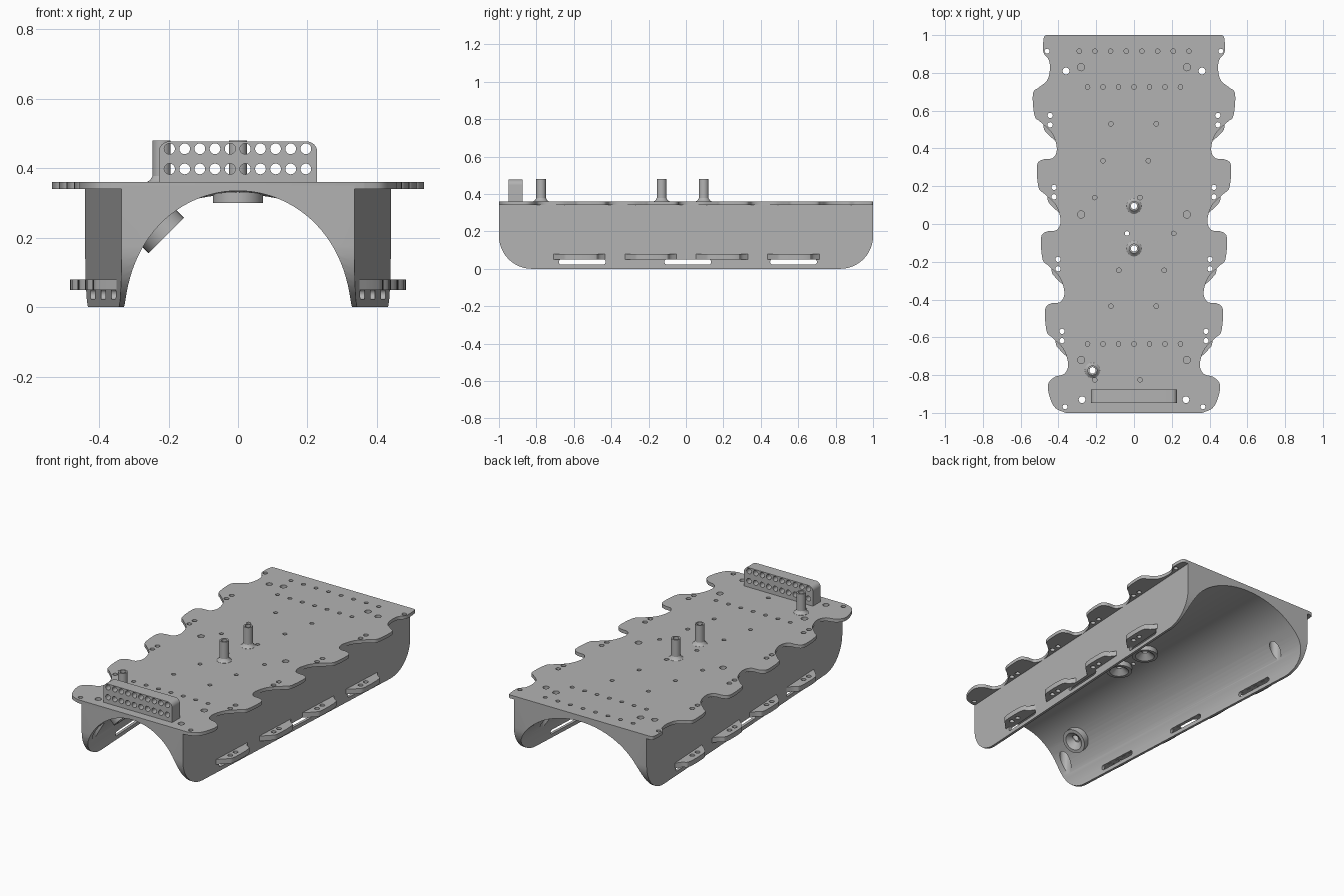
import bpy, bmesh, math
from mathutils import Matrix, Vector

if "Cube" in bpy.data.objects:
    bpy.data.objects.remove(bpy.data.objects["Cube"], do_unlink=True)

GREY = (0.45, 0.45, 0.45, 1)
mat = bpy.data.materials.new("plain grey")
mat.use_nodes = True
mat.diffuse_color = GREY
mat.node_tree.nodes["Principled BSDF"].inputs["Base Color"].default_value = GREY


def add_object(name, bm):
    bmesh.ops.recalc_face_normals(bm, faces=bm.faces[:])
    mesh = bpy.data.meshes.new(name)
    bm.to_mesh(mesh)
    bm.free()
    mesh.materials.append(mat)
    ob = bpy.data.objects.new(name, mesh)
    bpy.context.collection.objects.link(ob)
    return ob


def prism(bm, points, direction):
    """Extrude a closed outline of 3D points along a direction."""
    face = bm.faces.new([bm.verts.new(p) for p in points])
    res = bmesh.ops.extrude_face_region(bm, geom=[face], use_keep_orig=True)
    verts = [g for g in res["geom"] if isinstance(g, bmesh.types.BMVert)]
    bmesh.ops.translate(bm, verts=verts, vec=direction)


def rod(bm, start, end, r1, r2=None, sides=24):
    """Cylinder or cone between two points."""
    a, b = Vector(start), Vector(end)
    turn = (b - a).to_track_quat('Z', 'Y').to_matrix().to_4x4()
    bmesh.ops.create_cone(bm, cap_ends=True, segments=sides, radius1=r1,
                          radius2=r1 if r2 is None else r2, depth=(b - a).length,
                          matrix=Matrix.Translation((a + b) / 2) @ turn)


def smooth(pts, steps=6):
    """Catmull-Rom curve through open 2D points."""
    p = [Vector(q) for q in [pts[0]] + pts + [pts[-1]]]
    out = []
    for a, b, c, d in zip(p, p[1:], p[2:], p[3:]):
        for k in range(steps):
            t = k / steps
            out.append(0.5 * (2 * b + (c - a) * t + (2 * a - 5 * b + 4 * c - d) * t**2
                              + (3 * b - a - 3 * c + d) * t**3))
    return out + [p[-1]]


def arc(cx, cy, r, start, n=8):
    """Quarter circle, starting at the given angle in degrees."""
    return [(cx + r * math.cos(math.radians(start + 90 * k / n)),
             cy + r * math.sin(math.radians(start + 90 * k / n))) for k in range(n + 1)]


def cut(ob, cutter, mode='DIFFERENCE'):
    mod = ob.modifiers.new("cut", 'BOOLEAN')
    mod.operation, mod.solver, mod.object = mode, 'EXACT', cutter


def finish(ob):
    """Apply the cuts and smooth the round surfaces."""
    dg = bpy.context.evaluated_depsgraph_get()
    mesh = bpy.data.meshes.new_from_object(ob.evaluated_get(dg))
    ob.modifiers.clear()
    ob.data = mesh
    bpy.ops.object.select_all(action='DESELECT')
    ob.select_set(True)
    bpy.context.view_layer.objects.active = ob
    bpy.ops.object.shade_smooth_by_angle(angle=math.radians(30))


def wall(y):
    """Outer half width of the tapering body."""
    return 0.3875 + 0.0525 * y


PITCH, STEP = 0.381, 0.0215   # spacing and narrowing of the side wings
BOSSES = [(0, 0.095), (0, -0.13), (-0.22, -0.775)]

# Body: block with a widening arch beneath
bm = bmesh.new()
rings = []
for y, high in ((-1, 0.335), (1, 0.325)):
    w = wall(y)
    section = [(-w, 0), (-w, 0.35), (w, 0.35), (w, 0)]
    section += [((w - 0.015) * math.cos(math.pi * k / 48), high * math.sin(math.pi * k / 48))
                for k in range(49)]
    rings.append([bm.verts.new((x, y, z)) for x, z in section])
for a, b in zip(range(len(section)), list(range(1, len(section))) + [0]):
    bm.faces.new((rings[0][a], rings[0][b], rings[1][b], rings[1][a]))
for ring in rings:
    bm.faces.new(ring)
body = add_object("arched_body", bm)

# Side silhouette with rounded lower corners
bm = bmesh.new()
side = [(1.01, 0.4), (-1.01, 0.4), (-1.01, 0.175)]
side += arc(-0.825, 0.175, 0.175, 180, 12) + arc(0.825, 0.175, 0.175, 270, 12) + [(1.01, 0.175)]
prism(bm, [(-0.7, y, z) for y, z in side], (1.4, 0, 0))
silhouette = add_object("silhouette_cutter", bm)

# Long slots through both walls
bm = bmesh.new()
for y in (-0.555, 0.01, 0.575):
    slot = [p for cy, cz, s in ((0.112, 0.038, 0), (-0.112, 0.038, 90), (-0.112, 0.036, 180),
                                (0.112, 0.036, 270)) for p in arc(y + cy, cz, 0.013, s, 4)]
    prism(bm, [(-0.7, a, b) for a, b in slot], (1.4, 0, 0))
slots = add_object("slot_cutter", bm)

# Top plate with scalloped edges
edge = [(0.465, 1), (0.478, 0.985), (0.48, 0.91), (0.452, 0.87), (0.445, 0.82), (0.46, 0.76)]
for i in range(4):
    y, x = 0.7 - PITCH * i, 0.535 - STEP * i
    w = wall(y - 0.3)
    edge += [(x - 0.03, y + 0.022), (x, y - 0.01), (x - 0.008, y - 0.125),
             (x - 0.04, y - 0.16), (w + 0.025, y - 0.22), (w, y - 0.30), (w + 0.02, y - 0.35)]
edge += [(0.42, -0.81), (0.455, -0.85), (0.445, -0.92), (0.415, -0.975), (0.36, -1)]
half = smooth(edge)
bm = bmesh.new()
outline = [(x, y, 0.34) for x, y in half] + [(-x, y, 0.34) for x, y in reversed(half)]
prism(bm, outline, (0, 0, 0.02))
plate = add_object("top_plate", bm)

# Lower side tabs
bm = bmesh.new()
for i in range(4):
    y, x = 0.58 - PITCH * i, 0.48 - STEP * i
    tab = smooth([(wall(y + 0.14) - 0.006, y + 0.14), (x - 0.03, y + 0.1), (x, y + 0.07),
                  (x, y - 0.06), (x - 0.02, y - 0.1), (wall(y - 0.15) - 0.006, y - 0.15)], 4)
    for s in (1, -1):
        prism(bm, [(s * a, b, 0.05) for a, b in tab], (0, 0, 0.03))
tabs = add_object("side_tabs", bm)

# Drilled holes: x, y, radius, lowest point
holes = [(-0.29 + 0.083 * k, 0.915, 0.012, 0.338) for k in range(8)]
holes += [(-0.246 + 0.082 * k, y, 0.012, 0.338) for k in range(7) for y in (0.725, -0.635)]
for y, x in ((0.53, -0.122), (0.335, -0.164), (0.14, -0.208), (-0.245, -0.08),
             (-0.435, -0.122), (-0.825, -0.208)):
    holes += [(x, y, 0.012, 0.338), (x + 0.24, y, 0.012, 0.338)]
holes += [(-0.037, -0.05, 0.012, 0.3), (0.21, -0.05, 0.012, 0.338)]
CORNERS = [(0.36, 0.81), (0.275, -0.93)]
for s in (1, -1):
    holes += [(s * 0.28, y, 0.019, 0.338) for y in (0.83, 0.05, -0.72)]
    holes += [(s * x, y, 0.018, -0.05) for x, y in CORNERS]
    holes += [(s * 0.46, 0.915, 0.013, 0.2), (s * 0.365, -0.968, 0.013, 0.2)]
    holes += [(s * (0.444 - 0.021 * i), 0.575 - PITCH * i - d, 0.014, -0.05)
              for i in range(4) for d in (0, 0.05)]
holes += [(x, y, 0.017, 0.1) for x, y in BOSSES]
bm = bmesh.new()
for x, y, r, low in holes:
    rod(bm, (x, y, low), (x, y, 0.6), r, sides=16)
drills = add_object("drill_cutter", bm)

# Wider recesses under the corner holes and inside the bosses
bm = bmesh.new()
tilt = Vector((-0.71, 0, 0.71)).normalized()
for s in (1, -1):
    for x, y in CORNERS:
        rod(bm, (s * x, y, -0.05), (s * x, y, 0.31), 0.032)
for x, y in BOSSES[:2]:
    rod(bm, (x, y, 0.295), (x, y, 0.33), 0.06, 0.018)
mid = Vector((0, BOSSES[2][1], 0))
rod(bm, mid + tilt * 0.285, mid + tilt * 0.325, 0.06, 0.018)
recesses = add_object("recess_cutter", bm)

# Bosses on the arch surface
bm = bmesh.new()
for x, y in BOSSES[:2]:
    rod(bm, (x, y, 0.3), (x, y, 0.338), 0.072, sides=40)
rod(bm, mid + tilt * 0.292, mid + tilt * 0.345, 0.072, sides=40)
bosses = add_object("under_bosses", bm)

# Hollow posts with flared feet, lathed from one profile
bm = bmesh.new()
profile = [(0.017, 0.345), (0.041, 0.345), (0.041, 0.361), (0.033, 0.366), (0.026, 0.378),
           (0.026, 0.48), (0.017, 0.48)]
for x, y in BOSSES:
    loops = [[bm.verts.new((x + r * math.cos(math.tau * k / 24), y + r * math.sin(math.tau * k / 24), z))
              for r, z in profile] for k in range(24)]
    for a, b in zip(loops, loops[1:] + loops[:1]):
        for k in range(len(profile)):
            n = (k + 1) % len(profile)
            bm.faces.new((a[k], b[k], b[n], a[n]))
posts = add_object("hollow_posts", bm)

# Perforated connector block
bm = bmesh.new()
front = [(-0.228, 0.35), (0.228, 0.35)] + arc(0.198, 0.447, 0.03, 0) + arc(-0.198, 0.447, 0.03, 90)
prism(bm, [(x, -0.948, z) for x, z in front], (0, 0.073, 0))
block = add_object("front_block", bm)
bm = bmesh.new()
for k in range(10):
    for z in (0.398, 0.456):
        rod(bm, (-0.197 + 0.0436 * k, -1.1, z), (-0.197 + 0.0436 * k, -0.82, z), 0.0155, sides=20)
punch = add_object("punch_cutter", bm)

# Apply all cuts
cut(body, silhouette, 'INTERSECT')
for ob, tools in ((body, (slots, drills, recesses)), (plate, (drills,)), (tabs, (drills,)),
                  (bosses, (recesses, drills)), (block, (punch,)), (posts, ())):
    for tool in tools:
        cut(ob, tool)
    finish(ob)
for tool in (silhouette, slots, drills, recesses, punch):
    bpy.data.objects.remove(tool, do_unlink=True)
